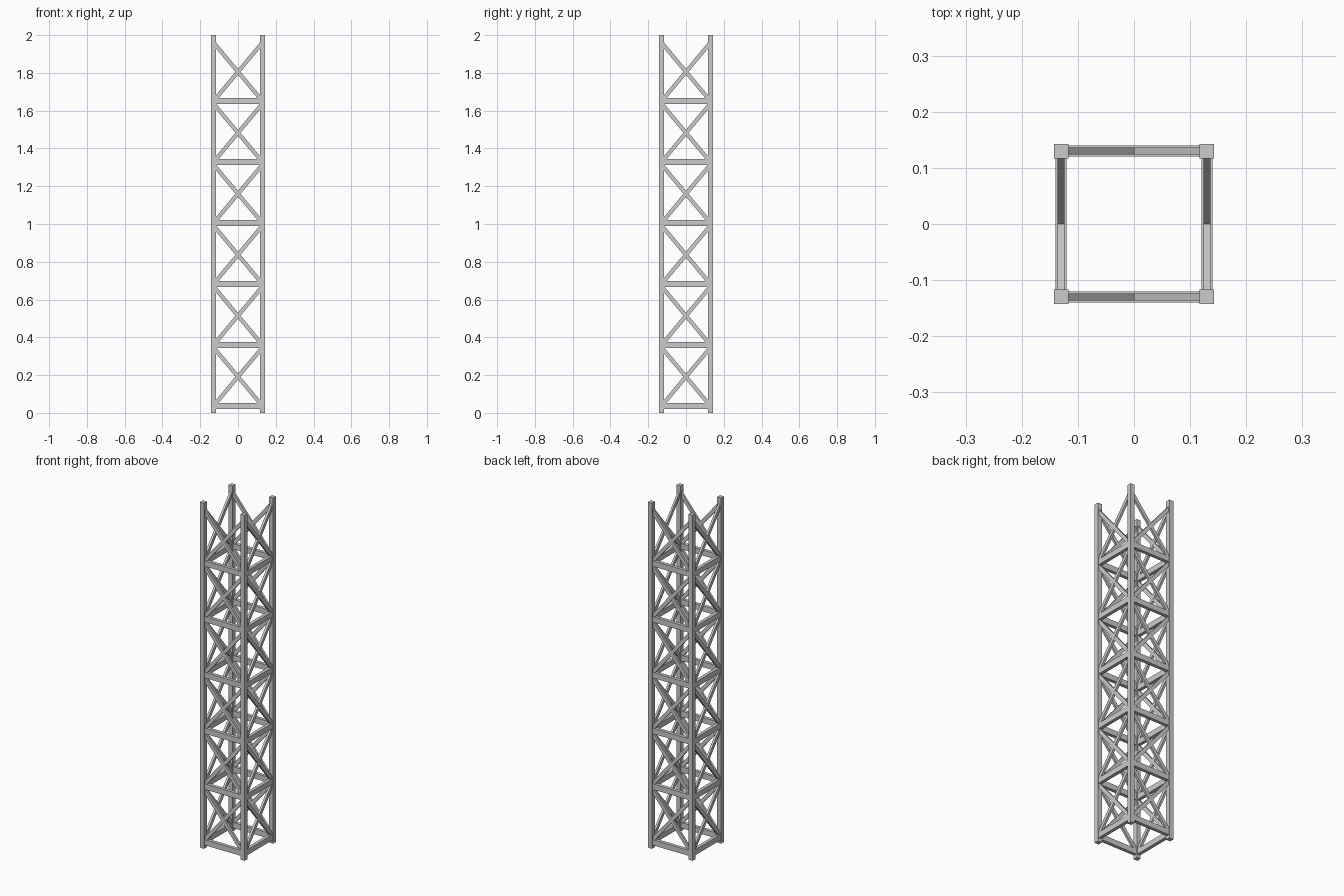
import bpy, math
from mathutils import Vector, Matrix

if "Cube" in bpy.data.objects:
    bpy.data.objects.remove(bpy.data.objects["Cube"])

R = 0.130        # distance of post centres from the axis
POST = 0.026
BAYS = 6
PITCH = 0.3228
Z0 = 0.036       # height of the lowest rail
RISE = 0.311     # height climbed by each brace


def add_box(name, size, matrix):
    bpy.ops.mesh.primitive_cube_add(size=1)
    ob = bpy.context.object
    ob.name = name
    ob.data.transform(matrix @ Matrix.Diagonal((*size, 1)))
    return ob


def bar(name, a, b, depth, width, turn):
    """Box from a to b lying in the front face, then turned to its side."""
    a, b = Vector(a), Vector(b)
    d = b - a
    tilt = Matrix.Rotation(-math.atan2(d.z, d.x), 4, 'Y')
    return add_box(name, (d.length, depth, width),
                   turn @ Matrix.Translation((a + b) / 2) @ tilt)


# Corner posts
for sx in (-1, 1):
    for sy in (-1, 1):
        add_box("corner_post", (POST, POST, 2),
                Matrix.Translation((sx * R, sy * R, 1)))

# Rails and crossed braces on all four sides
for side, name in enumerate(("front", "right", "back", "left")):
    turn = Matrix.Rotation(side * math.pi / 2, 4, 'Z')
    flip = 1 if side in (0, 3) else -1
    for i in range(BAYS):
        z = Z0 + i * PITCH
        bar(name + "_rail", (-R, -R, z), (R, -R, z), 0.019, 0.032, turn)
        for s in (-1, 1):
            wide = s * flip < 0
            bar(name + "_brace", (-s * R, -R, z), (s * R, -R, z + RISE),
                0.013 if wide else 0.012, 0.021, turn)
